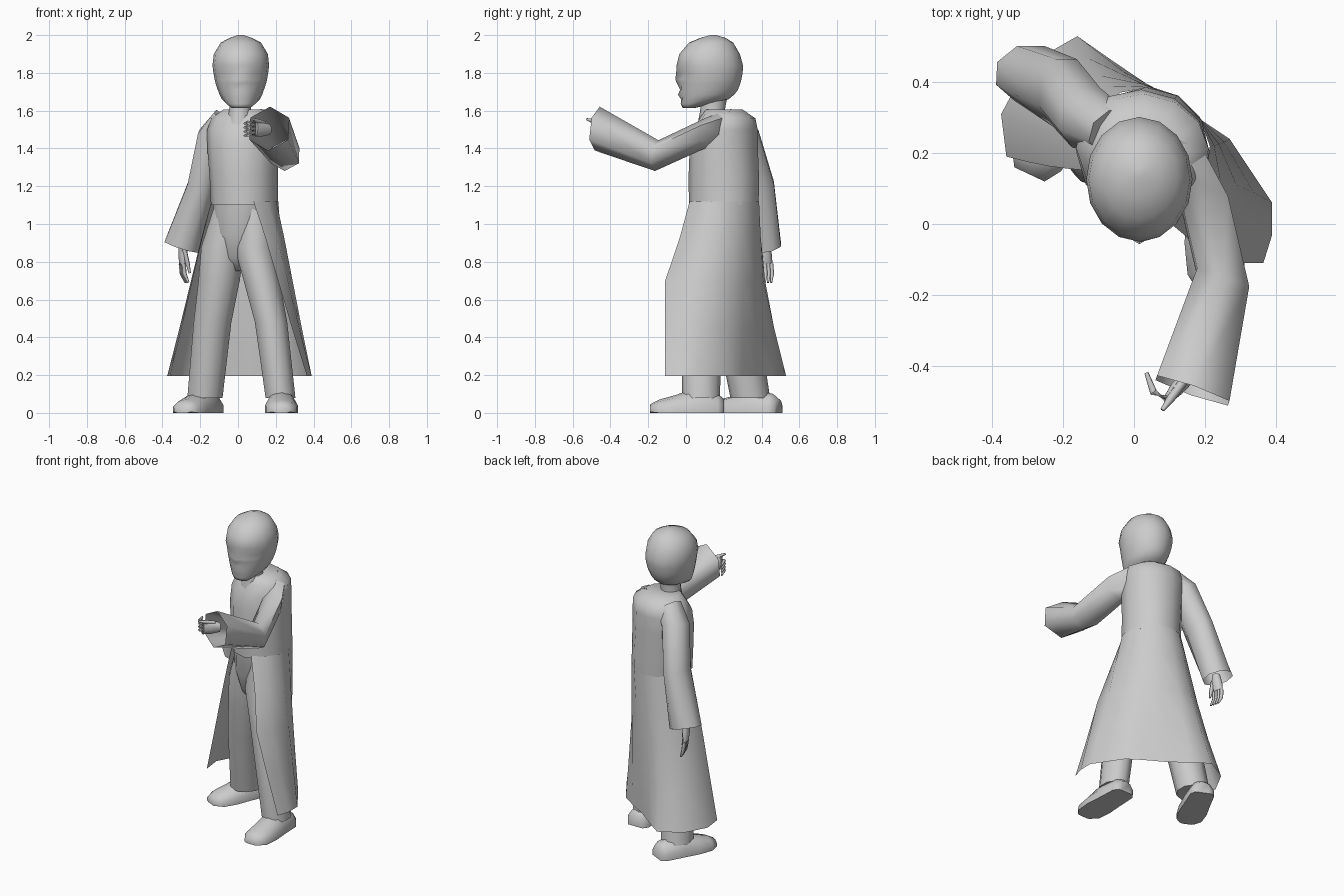
import bpy, bmesh, math
from mathutils import Vector

cube = bpy.data.objects.get("Cube")
if cube:
    bpy.data.objects.remove(cube, do_unlink=True)

GREY = (0.6, 0.6, 0.6, 1)
grey = bpy.data.materials.new("plain_grey")
grey.use_nodes = True
grey.diffuse_color = GREY
grey.node_tree.nodes["Principled BSDF"].inputs["Base Color"].default_value = GREY

X, Y, Z = Vector((1, 0, 0)), Vector((0, 1, 0)), Vector((0, 0, 1))
TWIST = Vector((0.26, 0.97, 0))   # the body turns, right shoulder back
REACH = Vector((-0.33, -0.94, 0.12)).normalized()   # where the left cuff faces


def loft(name, rings, closed=True, caps=(True, True)):
    """Skin a list of equal point rings."""
    bm = bmesh.new()
    rows = [[bm.verts.new(p) for p in ring] for ring in rings]
    n = len(rows[0])
    for low, high in zip(rows, rows[1:]):
        for i in range(n if closed else n - 1):
            j = (i + 1) % n
            bm.faces.new((low[i], low[j], high[j], high[i]))
    for wanted, row in zip(caps, (rows[0], rows[-1])):
        if wanted and closed:
            bm.faces.new(row)
    bmesh.ops.recalc_face_normals(bm, faces=bm.faces)
    mesh = bpy.data.meshes.new(name)
    bm.to_mesh(mesh)
    bm.free()
    mesh.materials.append(grey)
    obj = bpy.data.objects.new(name, mesh)
    bpy.context.collection.objects.link(obj)
    bpy.ops.object.select_all(action="DESELECT")
    obj.select_set(True)
    bpy.context.view_layer.objects.active = obj
    bpy.ops.object.shade_smooth_by_angle(angle=math.radians(66))


def tube(name, stations, ref, sides=8, axis=None, caps=(True, True), floor=None):
    """Elliptical sections (x, y, z, half width, half height) along a path."""
    pts = [Vector(s[:3]) for s in stations]
    rings = []
    for i, s in enumerate(stations):
        d = axis or (pts[min(i + 1, len(pts) - 1)] - pts[max(i - 1, 0)]).normalized()
        a = ref.cross(d).normalized()
        b = d.cross(a)
        ring = []
        for k in range(sides):
            t = math.tau * (k + 0.5) / sides
            p = pts[i] + a * s[3] * math.cos(t) + b * s[4] * math.sin(t)
            if floor is not None:
                p.z = max(p.z, floor)
            ring.append(p)
        rings.append(ring)
    loft(name, rings, caps=caps)


# Head: level, front, back, half width, push of the eye columns, push of the middle column
levels = [(1.615, -.018, .05, .05, 0, 0), (1.635, -.028, .13, .075, 0, 0), (1.66, -.03, .225, .1, 0, .004),
          (1.685, -.033, .255, .113, 0, -.01), (1.71, -.035, .275, .122, 0, .004),
          (1.745, -.036, .288, .134, 0, -.012), (1.765, -.037, .293, .139, 0, -.02),
          (1.80, -.04, .3, .145, .016, -.012), (1.84, -.05, .302, .15, 0, 0),
          (1.9, -.035, .285, .143, 0, 0), (1.96, .015, .25, .107, 0, 0), (1.985, .075, .21, .06, 0, 0),
          (2.0, .13, .16, .015, 0, 0)]
rings = []
for z, front, back, half, eyes, middle in levels:
    ring = []
    for k in range(16):
        t = math.tau * k / 16
        p = Vector((.015 + half * math.cos(t), (front + back) / 2 + (back - front) / 2 * math.sin(t), z))
        p.y += middle if k == 12 else eyes if k in (11, 13) else 0
        ring.append(p)
    rings.append(ring)
loft("head", rings)
tube("neck", [(.01, .14, 1.52, .075, .08), (.01, .14, 1.6, .06, .065), (.015, .15, 1.68, .06, .07)], Y, 10, Z)

# Coat body, closed down to the waist
tube("coat_body", [(.035, .2, 1.1, .178, .185), (.03, .2, 1.25, .18, .187), (.025, .2, 1.4, .188, .18),
                   (.025, .21, 1.5, .19, .168), (.035, .22, 1.56, .178, .145), (.03, .2, 1.605, .11, .1)],
     TWIST, 12, Z)

# Coat skirt, open at the front
hem = [(.365, -.11), (.39, -.03), (.39, .06), (.27, .24), (.18, .3), (.06, .37),
       (-.06, .46), (-.16, .53), (-.3, .45), (-.375, .31), (-.36, .19)]
drops = [(1.12, 0, 0, 0), (.93, .22, .4, .12), (.7, .46, 1, .3), (.45, .72, 1, .6), (.195, 1, 1, 1)]
rows = []
for z, spread, flap_push, back_push in drops:
    row = []
    for i, (hx, hy) in enumerate(hem):
        t = math.radians(-75 + 27 * i)
        wx, wy = .035 + .18 * math.cos(t), .2 + .187 * math.sin(t)
        row.append((wx + (hx - wx) * spread, wy + (hy - wy) * (flap_push if hy < 0 else back_push), z))
    rows.append(row)
loft("coat_skirt", rows, closed=False)

# Sleeves
tube("left_sleeve", [(.12, .23, 1.525, .09, .085), (.19, .1, 1.48, .09, .085),
                     (.25, -.155, 1.362, .09, .082), (.165, -.47, 1.505, .125, .117)],
     Z, 6, REACH, caps=(True, False))
tube("right_sleeve", [(-.06, .26, 1.54, .09, .07), (-.135, .3, 1.46, .085, .095), (-.195, .37, 1.2, .078, .105),
                      (-.295, .425, .88, .105, .085)], Y, 8, caps=(True, False))

# Trousers
tube("hips", [(.035, .2, 1.12, .165, .17), (.02, .2, .95, .16, .15), (0, .2, .82, .09, .1),
              (0, .2, .75, .03, .05)], TWIST, 12, Z)
tube("left_leg", [(.09, .17, 1.08, .095, .13), (.085, .15, .88, .11, .13), (.125, .12, .7, .1, .12),
                  (.175, .08, .48, .09, .108), (.225, .08, .08, .083, .1)], Y, 10, Z)
tube("right_leg", [(-.04, .22, 1.08, .095, .13), (-.08, .23, .88, .12, .135), (-.1, .24, .7, .115, .125),
                   (-.135, .27, .48, .105, .115), (-.175, .34, .08, .098, .105)], Y, 10, Z)


# Shoes: flat soles, heel to toe
def shoe(name, heel, toe, width):
    shape = [(0, .6, .06), (.08, .85, .085), (.4, .92, .115), (.65, 1, .08), (.88, .9, .055), (1, .55, .03)]
    stations = [(*Vector(heel).lerp(Vector(toe), f), width * w, h) for f, w, h in shape]
    tube(name, stations, Z, 10, floor=0)


shoe("left_shoe", (.23, .2, .015), (.23, -.19, .015), .092)
shoe("right_shoe", (-.13, .49, .015), (-.295, .14, .015), .09)


# Hands: palm, four fingers side by side and a thumb
def hand(side, wrist, knuckles, bend, tip, across, thumb):
    wrist, knuckles, bend, tip, across, thumb = map(Vector, (wrist, knuckles, bend, tip, across, thumb))
    normal = across.cross(knuckles - wrist).normalized()
    size = across.length
    tube(side + "_palm", [(*wrist, size * .7, .025), (*wrist.lerp(knuckles, .6), size, .022),
                          (*knuckles, size, .014)], normal)
    for i in range(4):
        shift = across * (i - 1.5) * .5
        tube(side + "_finger_" + str(i + 1),
             [(*(p + shift), r, r) for p, r in ((knuckles, .012), (bend, .011), (tip, .006))], normal, 6)
    start = wrist.lerp(knuckles, .3) + across * .7
    tube(side + "_thumb", [(*start, .013, .013), (*start.lerp(thumb, .6), .012, .012), (*thumb, .006, .006)],
         normal, 6)


hand("left", (.16, -.42, 1.5), (.095, -.495, 1.505), (.055, -.475, 1.505), (.035, -.42, 1.5),
     (0, 0, .043), (.08, -.525, 1.555))
hand("right", (-.29, .415, .9), (-.295, .425, .79), (-.29, .43, .735), (-.27, .425, .69),
     (.01, -.034, 0), (-.255, .4, .74))
